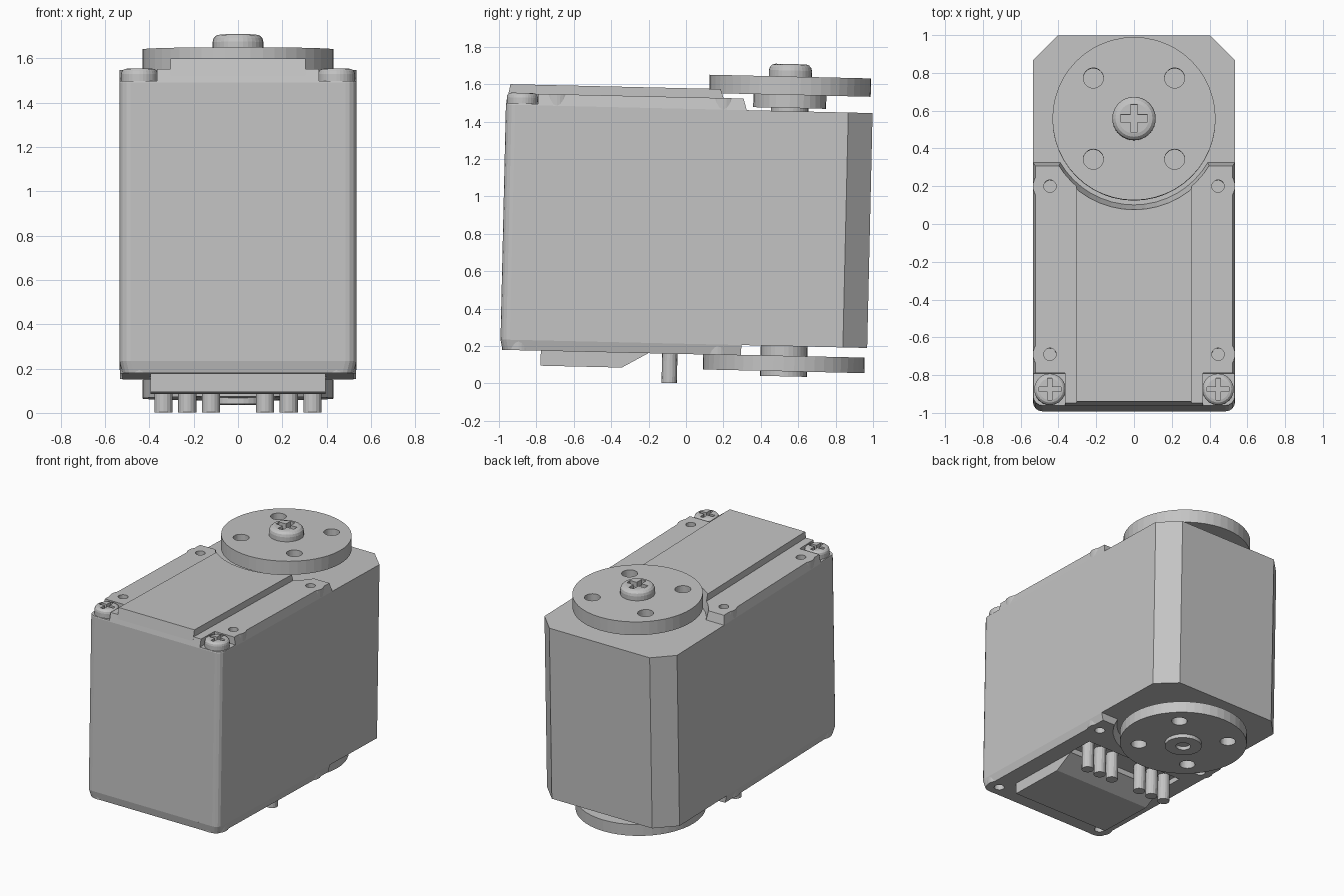
import bpy, bmesh, math
from mathutils import Matrix

cube = bpy.data.objects.get("Cube")
if cube:
    bpy.data.objects.remove(cube, do_unlink=True)

grey = bpy.data.materials.new("plain_grey")
grey.use_nodes = True
grey.diffuse_color = (0.55, 0.55, 0.55, 1)
grey.node_tree.nodes["Principled BSDF"].inputs["Base Color"].default_value = grey.diffuse_color

parts = []
AXIS = 0.52       # output shaft position along y
BODY_LOW, BODY_HIGH = 0.212, 1.468
HALF, FRONT, BACK = 0.535, -0.997, 0.964


def make(name, bm, keep=True):
    bmesh.ops.recalc_face_normals(bm, faces=bm.faces)
    mesh = bpy.data.meshes.new(name)
    bm.to_mesh(mesh)
    bm.free()
    mesh.materials.append(grey)
    obj = bpy.data.objects.new(name, mesh)
    bpy.context.collection.objects.link(obj)
    if keep:
        parts.append(obj)
    else:
        obj.hide_render = True
    return obj


def loft(name, low, high, z0, z1, keep=True):
    bm = bmesh.new()
    a = [bm.verts.new((x, y, z0)) for x, y in low]
    b = [bm.verts.new((x, y, z1)) for x, y in high]
    bm.faces.new(a)
    bm.faces.new(b)
    for i in range(len(a)):
        j = (i + 1) % len(a)
        bm.faces.new((a[i], a[j], b[j], b[i]))
    return make(name, bm, keep)


def rect(x0, x1, y0, y1):
    return [(x0, y0), (x1, y0), (x1, y1), (x0, y1)]


def box(name, x0, x1, y0, y1, z0, z1, keep=True):
    r = rect(x0, x1, y0, y1)
    return loft(name, r, r, z0, z1, keep)


def cyl(name, x, y, r, z0, z1, keep=True, r2=None, sides=32, bevel=0):
    bm = bmesh.new()
    bmesh.ops.create_cone(bm, cap_ends=True, segments=sides, radius1=r,
                          radius2=r if r2 is None else r2, depth=z1 - z0,
                          matrix=Matrix.Translation((x, y, (z0 + z1) / 2)))
    if bevel:
        top = max(v.co.z for v in bm.verts)
        rim = [e for e in bm.edges if all(v.co.z > top - 1e-4 for v in e.verts)]
        bmesh.ops.bevel(bm, geom=rim, offset=bevel, segments=3, profile=0.5, affect='EDGES')
    return make(name, bm, keep)


def combine(obj, others, op='DIFFERENCE'):
    for other in others:
        mod = obj.modifiers.new("cut", 'BOOLEAN')
        mod.operation, mod.object, mod.solver = op, other, 'EXACT'
    deps = bpy.context.evaluated_depsgraph_get()
    mesh = bpy.data.meshes.new_from_object(obj.evaluated_get(deps))
    obj.modifiers.clear()
    obj.data = mesh
    for other in others:
        bpy.data.objects.remove(other, do_unlink=True)


def outline(half, front, back, r=0.05, chamfer=0.0):
    # rounded front corners, optional chamfered rear corners
    right = [(half, back - chamfer), (half - chamfer, back)] if chamfer else [(half, back)]
    arc = [(half - r + r * math.sin(t), front + r - r * math.cos(t))
           for t in (k * math.pi / 8 for k in range(5))]
    side = arc + right
    return side + [(-x, y) for x, y in reversed(side)]


def screw(name, x, y, r, z0, z1, arm, width):
    head = cyl(name, x, y, r, z0, z1, bevel=r * 0.3)
    deep = z1 - 0.04
    combine(head, [box("slot", x - arm, x + arm, y - width, y + width, deep, z1 + 0.1, False),
                   box("slot", x - width, x + width, y - arm, y + arm, deep, z1 + 0.1, False)])


def horn(name, z0, z1):
    disc = cyl(name, 0, AXIS, 0.432, z0, z1, sides=48)
    combine(disc, [cyl("hole", sx * 0.215, AXIS + sy * 0.215, 0.053, z0 - 0.1, z1 + 0.1, False)
                   for sx in (-1, 1) for sy in (-1, 1)])
    return disc


# Main case
shape = outline(HALF, FRONT, BACK, chamfer=0.13)
loft("case", shape, shape, BODY_LOW, BODY_HIGH)

# Top cover: side rails, bosses, raised centre, screw pockets, round notch
BACK_EDGE = 0.291
top = loft("top_cover", outline(HALF, FRONT, BACK_EDGE),
           outline(0.522, -0.983, BACK_EDGE - 0.018), BODY_HIGH, 1.53)
ridge = loft("ridge", rect(-0.305, 0.305, -0.99, 0.3), rect(-0.305, 0.305, -0.975, 0.3),
             1.5, 1.578, False)
bosses = [cyl("boss", s * 0.445, y, 0.09, 1.47, 1.53, False)
          for s in (-1, 1) for y in (0.165, -0.725)]
combine(top, [ridge] + bosses, 'UNION')
cuts = [cyl("notch", 0, AXIS, 0.45, BODY_HIGH - 0.01, 1.59, False, r2=0.484, sides=48)]
for s in (-1, 1):
    x0, x1 = sorted((s * 0.365, s * 0.6))
    cuts.append(box("pocket", x0, x1, -1.1, -0.825, 1.476, 1.6, False))
    for y in (0.165, -0.725):
        cuts.append(cyl("hole", s * 0.445, y, 0.033, 1.49, 1.6, False, sides=20))
combine(top, cuts)
for s, side in ((-1, "right"), (1, "left")):
    screw(side + "_cover_screw", s * 0.445, -0.91, 0.083, 1.47, 1.533, 0.058, 0.012)

# Bottom cover: bosses, holes, pin recess, round notch
bottom = loft("bottom_cover", outline(0.522, -0.985, BACK_EDGE),
              outline(HALF, FRONT, BACK_EDGE), 0.157, BODY_LOW)
spots = [(s * 0.445, y) for s in (-1, 1) for y in (0.165, -0.9)]
combine(bottom, [cyl("boss", x, y, 0.088, 0.157, 0.21, False) for x, y in spots], 'UNION')
cuts = [cyl("hole", x, y, 0.035, 0.1, 0.195, False, sides=20) for x, y in spots]
cuts.append(cyl("notch", 0, AXIS, 0.484, 0.147, 0.222, False, r2=0.45, sides=48))
cuts.append(box("recess", -0.4, 0.4, -0.2, 0.0, 0.1, 0.195, False))
combine(bottom, cuts)

# Connector block with sloped rear, and its pins
loft("connector_block", rect(-0.395, 0.395, -0.78, -0.345),
     rect(-0.395, 0.395, -0.78, -0.2), 0.077, 0.16)
for s, side in ((-1, "right"), (1, "left")):
    for i in range(3):
        cyl(f"{side}_pin_{i + 1}", s * (0.122 + i * 0.107), -0.09, 0.041, 0.0, 0.2, sides=16)

# Upper output: shaft, hub, horn and its screw
cyl("top_shaft", 0, AXIS, 0.1, 1.46, 1.49)
cyl("top_hub", 0, AXIS, 0.195, 1.485, 1.56)
horn("top_horn", 1.555, 1.653)
screw("horn_screw", 0, AXIS, 0.115, 1.65, 1.72, 0.072, 0.019)

# Lower idler: shaft, horn and drilled boss
cyl("bottom_shaft", 0, AXIS, 0.125, 0.15, 0.215)
horn("bottom_horn", 0.077, 0.16)
boss = cyl("bottom_boss", 0, AXIS, 0.125, 0.05, 0.08)
combine(boss, [cyl("hole", 0, AXIS, 0.05, 0.0, 0.076, False)])

# Slight forward lean of the whole assembly
lean = Matrix.Rotation(-0.023, 4, 'X')
for obj in parts:
    obj.data.transform(lean)
